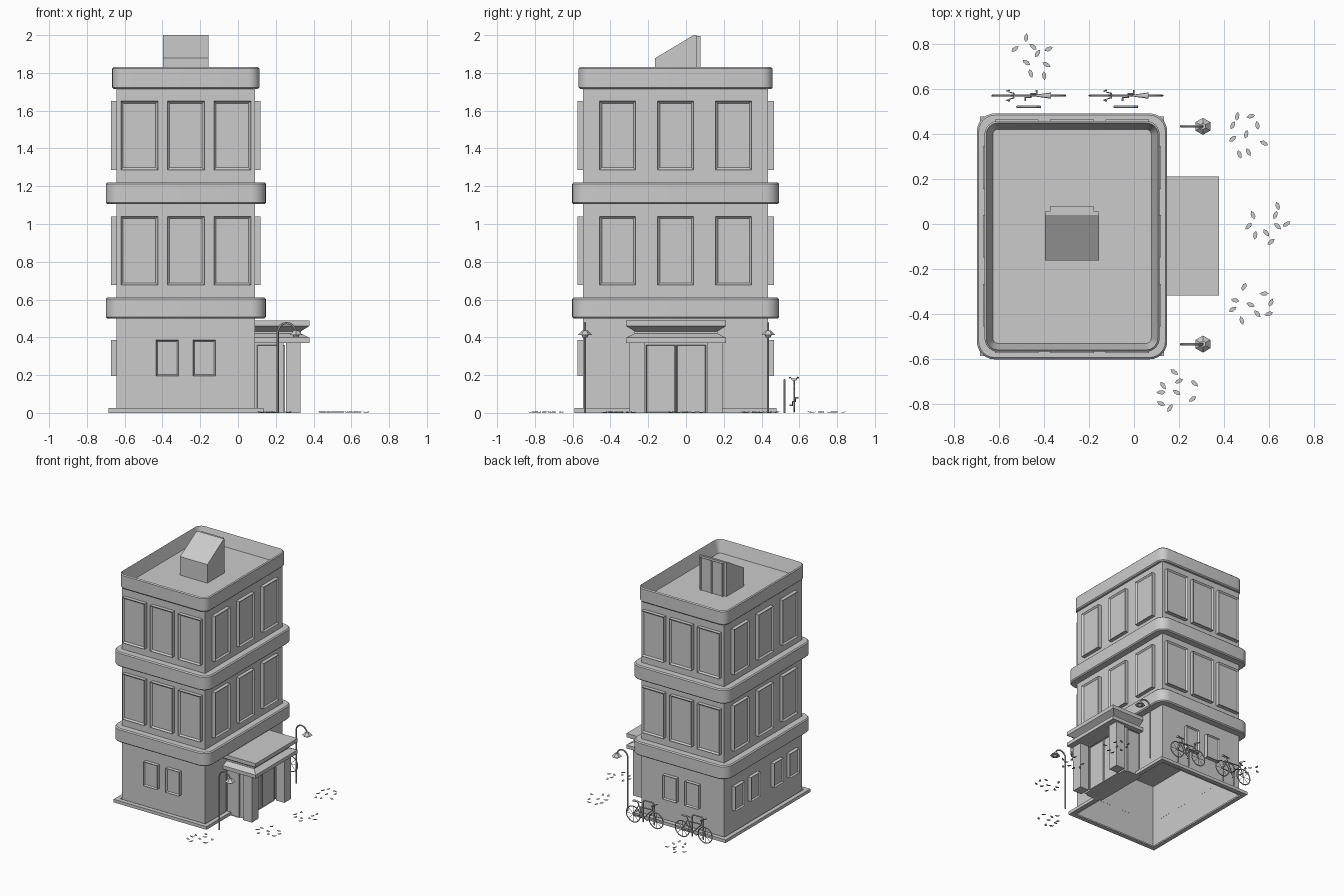
import bpy, bmesh, random
from math import sin, cos, pi, radians
from mathutils import Matrix, Vector

if "Cube" in bpy.data.objects:
    bpy.data.objects.remove(bpy.data.objects["Cube"])
random.seed(4)

grey = bpy.data.materials.new("plain_grey")
grey.use_nodes = True
grey.diffuse_color = (0.6, 0.6, 0.6, 1)
grey.node_tree.nodes["Principled BSDF"].inputs["Base Color"].default_value = (0.6, 0.6, 0.6, 1)

# Footprint of the main walls
CX, CY, HX, HY = -0.276, -0.055, 0.366, 0.49


def smooth(ob):
    bpy.ops.object.select_all(action="DESELECT")
    ob.select_set(True)
    bpy.context.view_layer.objects.active = ob
    bpy.ops.object.shade_smooth_by_angle(angle=radians(35))


def finish(name, bm, rounded=False):
    bmesh.ops.recalc_face_normals(bm, faces=bm.faces)
    me = bpy.data.meshes.new(name)
    bm.to_mesh(me)
    bm.free()
    ob = bpy.data.objects.new(name, me)
    bpy.context.collection.objects.link(ob)
    me.materials.append(grey)
    if rounded:
        smooth(ob)
    return ob


def box_bm(lo, hi):
    bm = bmesh.new()
    bmesh.ops.create_cube(bm, size=1)
    lo, hi = Vector(lo), Vector(hi)
    bmesh.ops.scale(bm, vec=hi - lo, verts=bm.verts)
    bmesh.ops.translate(bm, vec=(lo + hi) / 2, verts=bm.verts)
    return bm


def sink(bm, direction, margin, depth):
    """Inset the face that looks along direction and push it inwards."""
    d = Vector(direction)
    bm.normal_update()
    face = max(bm.faces, key=lambda f: f.normal.dot(d) * 9 + f.calc_center_median().dot(d))
    bmesh.ops.inset_region(bm, faces=[face], thickness=margin)
    bmesh.ops.translate(bm, vec=-d * depth, verts=face.verts)


def band(name, out, z0, z1, radius, well=0):
    """Rounded slab around the walls, with an optional sunken top."""
    bm = box_bm((CX - HX - out, CY - HY - out, z0), (CX + HX + out, CY + HY + out, z1))
    upright = [e for e in bm.edges if abs(e.verts[0].co.z - e.verts[1].co.z) > 0.01]
    bmesh.ops.bevel(bm, geom=upright, offset=radius, segments=6, profile=0.5, affect="EDGES")
    rims = [e for e in bm.edges if abs(e.verts[0].co.z - e.verts[1].co.z) < 0.001]
    bmesh.ops.bevel(bm, geom=rims, offset=0.008, segments=1, affect="EDGES")
    if well:
        sink(bm, (0, 0, 1), 0.032, well)
    return finish(name, bm, True)


def framed_panel(name, loc, turn, w, h, depth, margin=0.016, recess=0.012):
    """Upright panel with a raised frame; faces -y before it is turned."""
    bm = box_bm((-w / 2, -depth, 0), (w / 2, 0.003, h))
    sink(bm, (0, -1, 0), margin, recess)
    bm.transform(Matrix.Translation(loc) @ Matrix.Rotation(turn * pi / 2, 4, "Z"))
    return finish(name, bm)


def tubes(name, paths, radius, cyclic=False):
    cu = bpy.data.curves.new(name, "CURVE")
    cu.dimensions = "3D"
    cu.bevel_depth, cu.bevel_resolution, cu.use_fill_caps = radius, 1, True
    for path in paths:
        sp = cu.splines.new("POLY")
        sp.points.add(len(path) - 1)
        for p, co in zip(sp.points, path):
            p.co = (*co, 1)
        sp.use_cyclic_u = cyclic
    cu.materials.append(grey)
    ob = bpy.data.objects.new(name, cu)
    bpy.context.collection.objects.link(ob)
    bpy.ops.object.select_all(action="DESELECT")
    ob.select_set(True)
    bpy.context.view_layer.objects.active = ob
    bpy.ops.object.convert(target="MESH")
    smooth(bpy.context.object)


# Walls and plinth, hollow underneath
for name, out, top, hollow in (("walls", 0, 1.73, 0.65), ("plinth", 0.044, 0.025, 0)):
    bm = box_bm((CX - HX - out, CY - HY - out, 0), (CX + HX + out, CY + HY + out, top))
    if hollow:
        sink(bm, (0, 0, -1), 0.01, hollow)
    else:
        ends = [f for f in bm.faces if abs(f.normal.z) > 0.5]
        ring = bmesh.ops.inset_individual(bm, faces=ends, thickness=out + 0.005)
        bmesh.ops.delete(bm, geom=ends, context="FACES_ONLY")
        loops = [e for e in bm.edges if e.is_boundary]
        bmesh.ops.bridge_loops(bm, edges=loops)
    finish(name, bm)

# Floor bands and roof parapet
band("lower_band", 0.058, 0.50, 0.61, 0.08)
band("middle_band", 0.058, 1.105, 1.22, 0.08)
band("parapet", 0.024, 1.715, 1.83, 0.06, 0.11)

# Upper windows, three on each side
for floor, z in (("second", 0.677), ("third", 1.287)):
    for i in (-1, 0, 1):
        for side, turn in (("front", 0), ("back", 2)):
            y = CY + (HY if turn else -HY)
            framed_panel(f"{floor}_{side}_window", (CX + i * 0.246, y, z), turn, 0.195, 0.363, 0.03)
        for side, turn in (("left", 1), ("right", 3)):
            x = CX + (HX if turn == 1 else -HX)
            framed_panel(f"{floor}_{side}_window", (x, CY + i * 0.307, z), turn, 0.19, 0.363, 0.03)

# Small ground floor windows
for dx in (-0.098, 0.098):
    for side, turn, y in (("front", 0, CY - HY), ("back", 2, CY + HY)):
        framed_panel(f"ground_{side}_window", (CX + dx, y, 0.195), turn, 0.12, 0.192, 0.03, 0.011)
for dy in (-0.36, -0.16, 0.13, 0.33):
    framed_panel("ground_right_window", (CX - HX, CY + dy, 0.195), 3, 0.12, 0.192, 0.03, 0.011)

# Entrance: lobby, doors, side panes, pillars and cornice roof
PY = -0.0525
finish("lobby", box_bm((0.08, PY - 0.225, 0), (0.24, PY + 0.225, 0.375)))
for s in (-1, 1):
    framed_panel("door", (0.24, PY + s * 0.081, 0), 1, 0.155, 0.36, 0.01, 0.006, 0.005)
    framed_panel("lobby_side_pane", (0.155, PY + s * 0.225, 0), 0 if s < 0 else 2, 0.11, 0.36, 0.01, 0.006, 0.005)
    y = PY + s * 0.206
    finish("pillar", box_bm((0.255, y - 0.041, 0), (0.332, y + 0.041, 0.38)))

bm = bmesh.new()
below = None
for z, inset in ((0.37, 0), (0.398, 0), (0.42, 0.045), (0.432, 0.045), (0.46, 0), (0.49, 0)):
    x, y = 0.378 - inset, 0.265 - inset
    ring = [bm.verts.new(c) for c in ((0.05, PY - y, z), (x, PY - y, z), (x, PY + y, z), (0.05, PY + y, z))]
    if below:
        for i in range(4):
            j = (i + 1) % 4
            bm.faces.new((below[i], below[j], ring[j], ring[i]))
    else:
        bm.faces.new(ring)
    below = ring
bm.faces.new(below)
finish("entrance_roof", bm)

# Roof stair hut with sloping top and double door
bm = bmesh.new()
profile = ((-0.163, 1.715), (-0.163, 1.878), (0.04, 2.0), (0.056, 2.0), (0.056, 1.715))
face = bm.faces.new([bm.verts.new((-0.397, y, z)) for y, z in profile])
out = bmesh.ops.extrude_face_region(bm, geom=[face])
bmesh.ops.translate(bm, vec=(0.24, 0, 0), verts=[v for v in out["geom"] if isinstance(v, bmesh.types.BMVert)])
finish("stair_hut", bm)
for s in (-1, 1):
    framed_panel("stair_hut_door", (-0.277 + s * 0.049, 0.056, 1.715), 2, 0.098, 0.28, 0.022, 0.009, 0.01)

# Street lamps with hooked arms and six-sided shades
for y in (0.435, -0.535):
    arc = [(0.2575 - 0.0475 * cos(a * pi / 8), y, 0.428 + 0.0475 * sin(a * pi / 8)) for a in range(9)]
    tubes("lamp_post", [[(0.21, y, 0)] + arc], 0.006)
    bm = bmesh.new()
    for sides, r1, r2, h, z in ((6, 0.038, 0.014, 0.024, 0.424), (8, 0.012, 0.018, 0.014, 0.405)):
        bmesh.ops.create_cone(bm, cap_ends=True, segments=sides, radius1=r1, radius2=r2, depth=h,
                              matrix=Matrix.Translation((0.307, y, z)))
    finish("lamp_shade", bm)

# Bicycles and their stands
BY = 0.572
for cx in (-0.469, -0.036):
    def at(x, z, side=0):
        return (cx + x, BY + side, z)

    def circle(x, z, r, n):
        return [at(x + r * cos(i * 2 * pi / n), z + r * sin(i * 2 * pi / n)) for i in range(n)]
    hubs = (-0.101, 0.101)
    tubes("bicycle_wheels", [circle(h, 0.067, 0.062, 24) for h in hubs], 0.004, True)
    tubes("bicycle_spokes", [[at(h, 0.067), p] for h in hubs for p in circle(h, 0.067, 0.062, 8)], 0.0015)
    crank, seat, head = at(0.01, 0.06), at(0.052, 0.15), at(-0.07, 0.145)
    tubes("bicycle_frame", [[crank, seat, at(0.06, 0.17)], [crank, head], [at(0.049, 0.14), head],
                            [at(hubs[1], 0.067), crank], [at(hubs[1], 0.067), seat],
                            [at(hubs[0], 0.067), head, at(-0.064, 0.178)]], 0.004)
    tubes("bicycle_handlebar", [[at(-0.085, 0.185, -0.024), at(-0.1, 0.188, -0.02), at(-0.066, 0.178, -0.01),
                                 at(-0.066, 0.178, 0.01), at(-0.1, 0.188, 0.02), at(-0.085, 0.185, 0.024)]], 0.004)
    tubes("bicycle_pedals", [[at(-0.015, 0.04, -0.024), at(-0.015, 0.04, -0.008), at(0.01, 0.06, -0.008),
                              at(0.01, 0.06, 0.008), at(0.035, 0.08, 0.008), at(0.035, 0.08, 0.024)]], 0.004)
    bm = bmesh.new()
    bmesh.ops.create_cone(bm, cap_ends=True, segments=10, radius1=0.014, radius2=0.004, depth=0.07,
                          matrix=Matrix.Translation(at(0.065, 0.176)) @ Matrix.Diagonal((1, 1, 0.5, 1))
                          @ Matrix.Rotation(-pi / 2, 4, "Y"))
    finish("bicycle_saddle", bm, True)
    tubes("bicycle_stand", [[(cx - 0.05, 0.522, 0), (cx - 0.05, 0.522, 0.16), (cx - 0.035, 0.522, 0.174),
                             (cx + 0.035, 0.522, 0.174), (cx + 0.05, 0.522, 0.16), (cx + 0.05, 0.522, 0)]], 0.006)

# Fallen leaves in five patches (hundredths of a unit)
patches = (
    "-48 83 -53 78 -45 79 -43 76 -38 78 -48 72 -39 71 -46 67 -40 66",
    "46 48 52 48 55 44 44 44 44 38 50 40 58 36 51 32 47 31",
    "64 8 63 4 53 4 51 -1 54 -5 59 -4 64 -1 68 0 61 -8",
    "49 -28 58 -31 61 -35 45 -34 44 -38 52 -36 55 -40 60 -40 48 -43",
    "18 -66 20 -70 27 -71 13 -72 12 -75 19 -75 26 -78 12 -80 16 -82")
for patch in patches:
    nums = [int(n) / 100 for n in patch.split()]
    bm = bmesh.new()
    for x, y in zip(nums[::2], nums[1::2]):
        place = Matrix.Translation((x, y, 0)) @ Matrix.Rotation(random.uniform(0, 2 * pi), 4, "Z")
        outline = [(-0.02, 0), (-0.008, 0.009), (0.008, 0.008), (0.02, 0), (0.008, -0.008), (-0.008, -0.009)]
        bm.faces.new([bm.verts.new(place @ Vector((u, v, 0.002 + 15 * u * u))) for u, v in outline])
    finish("leaf_patch", bm)
